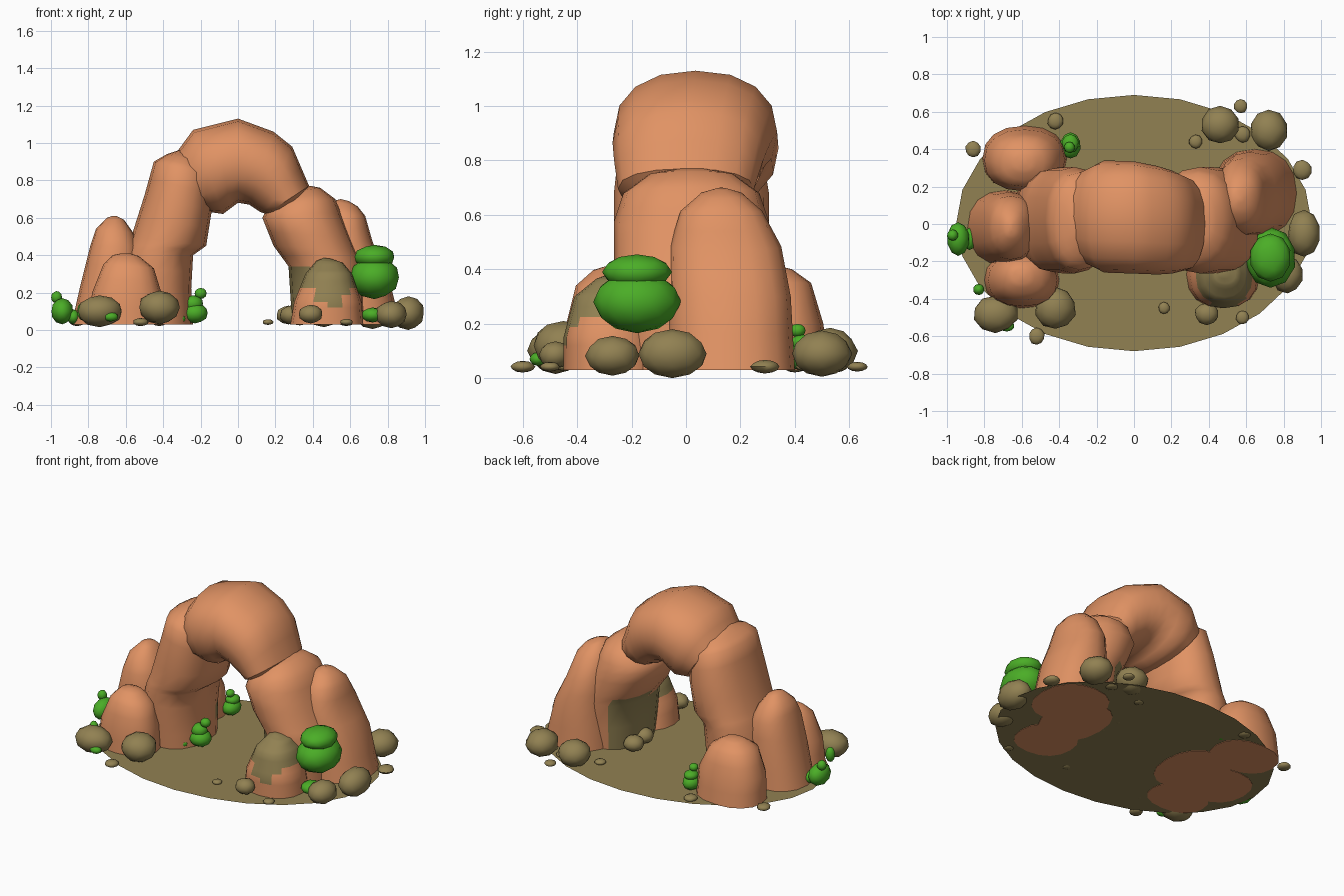
import bpy, bmesh, math, random
from mathutils import Vector

random.seed(4)


def material(name, rgb):
    m = bpy.data.materials.new(name)
    m.diffuse_color = (*rgb, 1)
    return m


CLAY = material("orange_sandstone", (0.75, 0.29, 0.127))
OLIVE = material("olive_stone", (0.285, 0.22, 0.085))
GREEN = material("leaf_green", (0.07, 0.42, 0.02))


def finish(bm, name, mats, rule=None):
    bmesh.ops.recalc_face_normals(bm, faces=bm.faces)
    if rule:
        for f in bm.faces:
            f.material_index = int(rule(f.calc_center_median(), f.normal))
    me = bpy.data.meshes.new(name)
    bm.to_mesh(me)
    bm.free()
    for m in mats:
        me.materials.append(m)
    ob = bpy.data.objects.new(name, me)
    bpy.context.collection.objects.link(ob)
    bpy.ops.object.select_all(action='DESELECT')
    ob.select_set(True)
    bpy.context.view_layer.objects.active = ob
    bpy.ops.object.shade_smooth_by_angle(angle=math.radians(50))
    return ob


def stone(name, rings, rule=None, n=16, steps=2):
    """Loft; each ring = (x0, z0, x1, z1, centre y, y radius), spanning the front silhouette."""
    dense = []
    for a, b in zip(rings, rings[1:]):
        for k in range(steps):
            t = k / steps
            dense.append([p + (q - p) * t for p, q in zip(a, b)])
    dense.append(rings[-1])
    bm = bmesh.new()
    loops = []
    for x0, z0, x1, z1, cy, ry in dense:
        loop = []
        for i in range(n):
            a = 2 * math.pi * i / n
            c, s = [math.copysign(abs(v) ** 0.88, v) for v in (math.cos(a), math.sin(a))]
            loop.append(bm.verts.new(((x0 + x1) / 2 + c * (x1 - x0) / 2, cy + s * ry,
                                      (z0 + z1) / 2 + c * (z1 - z0) / 2)))
        loops.append(loop)
    for lo, hi in zip(loops, loops[1:]):
        for i in range(n):
            j = (i + 1) % n
            bm.faces.new((lo[i], lo[j], hi[j], hi[i]))
    bm.faces.new(loops[0])
    bm.faces.new(loops[-1])
    return finish(bm, name, [CLAY, OLIVE], rule)


def blob(name, mat, x, y, z, rx, ry, rz, rough=0.05):
    bm = bmesh.new()
    bmesh.ops.create_icosphere(bm, subdivisions=2, radius=1)
    for v in bm.verts:
        k = 1 + random.uniform(-rough, rough)
        v.co = Vector((x + v.co.x * rx * k, y + v.co.y * ry * k, z + v.co.z * rz))
    return finish(bm, name, [mat])


# Ground plate
bm = bmesh.new()
bmesh.ops.create_circle(bm, cap_ends=True, segments=24, radius=1)
for v in bm.verts:
    v.co = Vector((v.co.x * 0.95, v.co.y * 0.685 + 0.005, 0.033))
finish(bm, "ground_plate", [OLIVE])

# Arch: bent keystone and two legs, with olive stains low on the inner sides
stone("arch_top", [(-.21, .70, -.30, .82, .04, .14), (-.15, .63, -.35, .92, .04, .25),
                   (-.08, .62, -.24, 1.07, .04, .30), (0, .68, 0, 1.13, .035, .30),
                   (.06, .67, .19, 1.06, .02, .29), (.12, .63, .29, .98, .01, .275),
                   (.15, .62, .38, .77, 0, .25), (.20, .62, .32, .66, 0, .15)])
stone("left_leg", [(-.66, .03, -.24, .03, .02, .25), (-.64, .25, -.25, .22, .02, .27),
                   (-.60, .42, -.24, .40, .02, .28), (-.57, .50, -.17, .45, .02, .285),
                   (-.50, .72, -.14, .64, .02, .285), (-.45, .90, -.13, .82, .015, .26),
                   (-.38, .94, -.19, .90, .01, .19), (-.29, .97, -.23, .92, 0, .06)],
      lambda c, n: n.x > .3 and n.y > .3 and .08 < c.z < .25)
stone("right_leg", [(.29, .03, .68, .03, .02, .25), (.27, .34, .67, .34, .02, .28),
                    (.19, .45, .63, .43, .02, .285), (.13, .60, .58, .55, .02, .285),
                    (.16, .66, .52, .70, .02, .25), (.24, .73, .44, .76, .02, .16),
                    (.32, .77, .39, .77, .02, .05)],
      lambda c, n: n.x < -.35 and .10 < c.z < .34 + .05 * math.sin(9 * c.y))

# Side pillars
stone("right_pillar", [(.42, .03, .87, .03, .165, .235), (.44, .30, .80, .30, .16, .225),
                       (.44, .50, .72, .47, .145, .205), (.46, .62, .68, .61, .13, .15),
                       (.51, .69, .64, .66, .13, .08), (.55, .70, .59, .69, .13, .02)])
stone("left_pillar", [(-.89, .03, -.48, .03, -.02, .20), (-.84, .25, -.50, .25, -.02, .19),
                      (-.79, .45, -.53, .45, -.02, .17), (-.76, .54, -.56, .52, -.02, .13),
                      (-.70, .60, -.61, .59, -.02, .06), (-.67, .61, -.65, .61, -.02, .02)])
stone("left_front_stone", [(-.80, .03, -.40, .03, -.30, .15), (-.78, .20, -.41, .20, -.30, .14),
                           (-.72, .35, -.45, .33, -.29, .115), (-.67, .40, -.53, .395, -.28, .06),
                           (-.62, .41, -.58, .41, -.28, .02)])
stone("left_back_stone", [(-.81, .03, -.36, .03, .35, .175), (-.80, .20, -.37, .20, .34, .165),
                          (-.74, .35, -.44, .35, .33, .13), (-.66, .40, -.52, .40, .33, .06),
                          (-.61, .41, -.57, .41, .33, .02)])
stone("right_front_stone", [(.28, .03, .67, .03, -.27, .18), (.30, .15, .66, .15, -.28, .17),
                            (.36, .30, .61, .30, -.27, .14), (.42, .37, .56, .36, -.26, .07),
                            (.46, .385, .50, .38, -.26, .02)],
      lambda c, n: c.z > .17 + .05 * math.sin(22 * c.x), steps=4)

# Boulders: x, y, z, radii
boulders = [(-.74, -.48, .10, .12, .10, .085), (-.42, -.45, .12, .11, .115, .09),
            (.39, -.48, .085, .065, .06, .05), (.46, .53, .10, .10, .10, .085),
            (.72, .50, .09, .10, .11, .085), (.91, -.05, .09, .09, .125, .09),
            (.82, -.27, .082, .085, .10, .073), (.27, .17, .08, .065, .065, .05),
            (.28, .04, .08, .055, .06, .05)]
for i, b in enumerate(boulders):
    blob(f"boulder_{i + 1}", OLIVE, *b)

# Pebbles: x, y, radius
pebbles = [(.90, .29, .05), (-.42, .55, .042), (-.86, .40, .042), (.33, .44, .035),
           (.58, .48, .042), (.57, .63, .036), (.16, -.45, .03), (.58, -.50, .035),
           (-.52, -.60, .043)]
for i, (x, y, r) in enumerate(pebbles):
    blob(f"pebble_{i + 1}", OLIVE, x, y, .042, r, r * 1.05, r * .5)

# Bushes: clustered leaf balls
leaves = [(.73, -.18, .28, .135, .16, .115), (.73, -.18, .39, .11, .128, .065),
          (.72, -.25, .08, .06, .07, .04),
          (-.94, -.08, .10, .06, .09, .07), (-.97, -.06, .175, .03, .03, .033),
          (-.88, -.08, .07, .035, .06, .04),
          (-.34, .42, .08, .055, .07, .05), (-.34, .43, .13, .045, .05, .03),
          (-.345, .41, .175, .028, .03, .025),
          (-.23, -.07, .09, .07, .07, .055), (-.24, -.07, .14, .055, .05, .045),
          (-.20, -.06, .195, .033, .033, .03), (-.30, -.09, .12, .035, .04, .04),
          (-.31, -.14, .06, .03, .03, .025),
          (-.83, -.35, .10, .03, .03, .05), (-.68, -.545, .07, .04, .03, .025)]
for i, b in enumerate(leaves):
    blob(f"bush_leaf_ball_{i + 1}", GREEN, *b, rough=.02)
